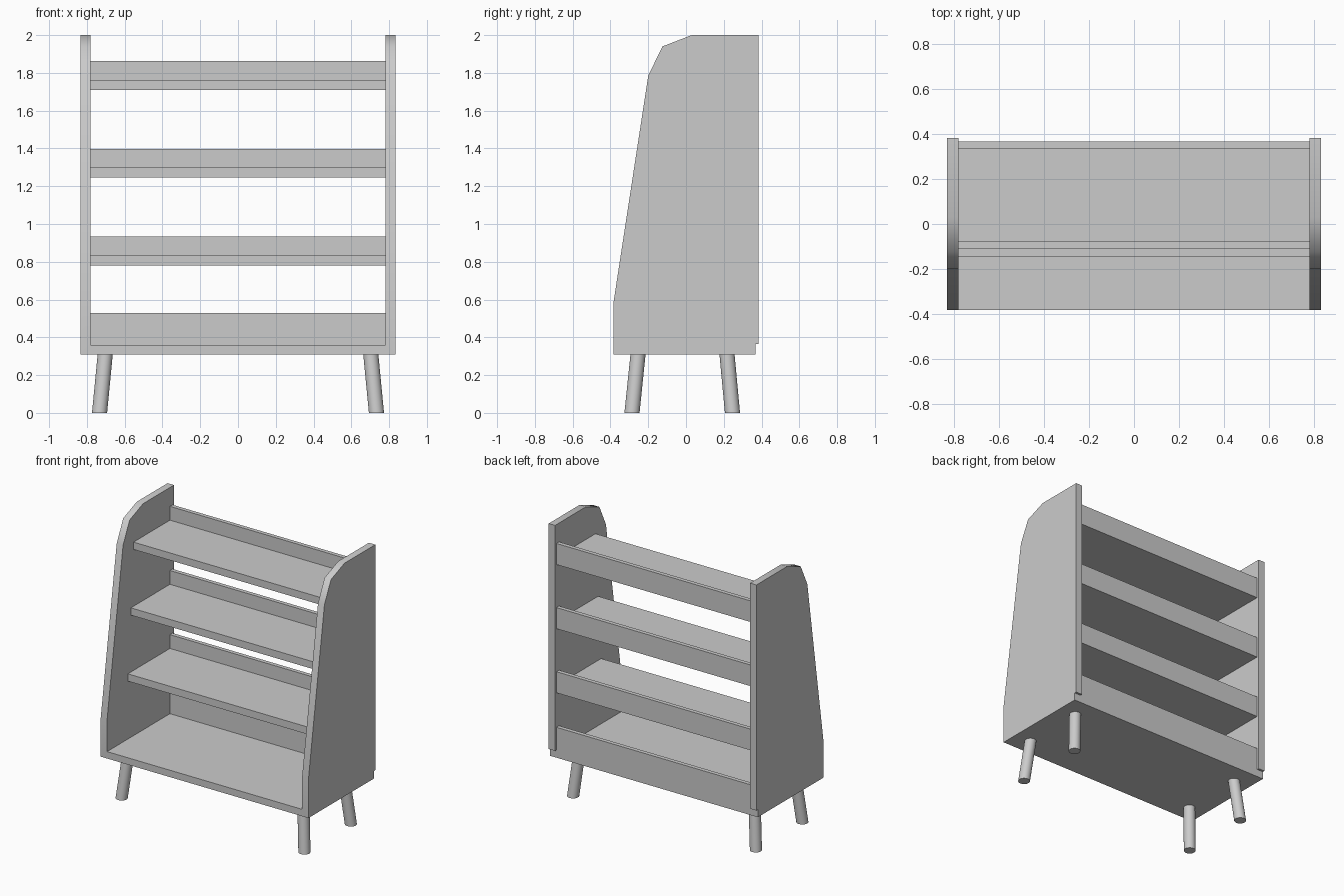
import bpy, bmesh
from math import radians
from mathutils import Vector

if "Cube" in bpy.data.objects:
    bpy.data.objects.remove(bpy.data.objects["Cube"])


def add_object(name, bm):
    bmesh.ops.recalc_face_normals(bm, faces=bm.faces)
    mesh = bpy.data.meshes.new(name)
    bm.to_mesh(mesh)
    bm.free()
    obj = bpy.data.objects.new(name, mesh)
    bpy.context.collection.objects.link(obj)
    return obj


def box(name, lo, hi):
    bm = bmesh.new()
    bmesh.ops.create_cube(bm, size=1)
    lo, hi = Vector(lo), Vector(hi)
    for v in bm.verts:
        v.co = (lo + hi) / 2 + v.co * (hi - lo)
    return add_object(name, bm)


def extrude_x(name, profile, half):
    bm = bmesh.new()
    face = bm.faces.new([bm.verts.new((-half, y, z)) for y, z in profile])
    geom = bmesh.ops.extrude_face_region(bm, geom=[face])["geom"]
    verts = [g for g in geom if isinstance(g, bmesh.types.BMVert)]
    bmesh.ops.translate(bm, verts=verts, vec=(2 * half, 0, 0))
    return add_object(name, bm)


def smooth(obj, angle):
    bpy.ops.object.select_all(action='DESELECT')
    obj.select_set(True)
    bpy.context.view_layer.objects.active = obj
    bpy.ops.object.shade_smooth_by_angle(angle=radians(angle))


HALF, INNER = 0.833, 0.782
BOTTOM, FLOOR = 0.31, 0.36
BACK = 0.367

# Frame: side profile extruded across the width, hollowed to leave two sides and a floor
profile = [(-0.383, BOTTOM), (-0.383, 0.59), (-0.2, 1.785), (-0.125, 1.94),
           (0.03, 2.0), (0.383, 2.0), (0.383, FLOOR + 0.005),
           (BACK, FLOOR + 0.005), (BACK, BOTTOM)]
frame = extrude_x("side_and_floor_frame", profile, HALF)
cutter = box("frame_cutter", (-INNER, -1, FLOOR), (INNER, 1, 3))
cutter.hide_render = True
hollow = frame.modifiers.new("hollow", 'BOOLEAN')
hollow.operation = 'DIFFERENCE'
hollow.solver = 'EXACT'
hollow.object = cutter
bpy.context.view_layer.objects.active = frame
bpy.ops.object.modifier_apply(modifier=hollow.name)
bpy.data.objects.remove(cutter)
smooth(frame, 45)

# Shelves get shallower towards the top, each with a back rail
box("floor_back_rail", (-INNER, 0.337, FLOOR), (INNER, BACK, 0.53))
for i, (z, front) in enumerate([(0.78, -0.145), (1.245, -0.11), (1.71, -0.08)], 1):
    box(f"shelf_{i}", (-INNER, front, z), (INNER, 0.337, z + 0.053))
    box(f"shelf_back_rail_{i}", (-INNER, 0.337, z), (INNER, BACK, z + 0.153))

# Splayed round legs, sheared so both ends stay level
for side, sx in (("left", -1), ("right", 1)):
    for end, foot_y, top_y in (("front", -0.286, -0.254), ("back", 0.246, 0.217)):
        bm = bmesh.new()
        bmesh.ops.create_cone(bm, cap_ends=True, segments=32,
                              radius1=0.04, radius2=0.04, depth=BOTTOM)
        for v in bm.verts:
            top = v.co.z > 0
            v.co += Vector((sx * (0.703 if top else 0.733),
                            top_y if top else foot_y, BOTTOM / 2))
        smooth(add_object(f"{end}_{side}_leg", bm), 30)
